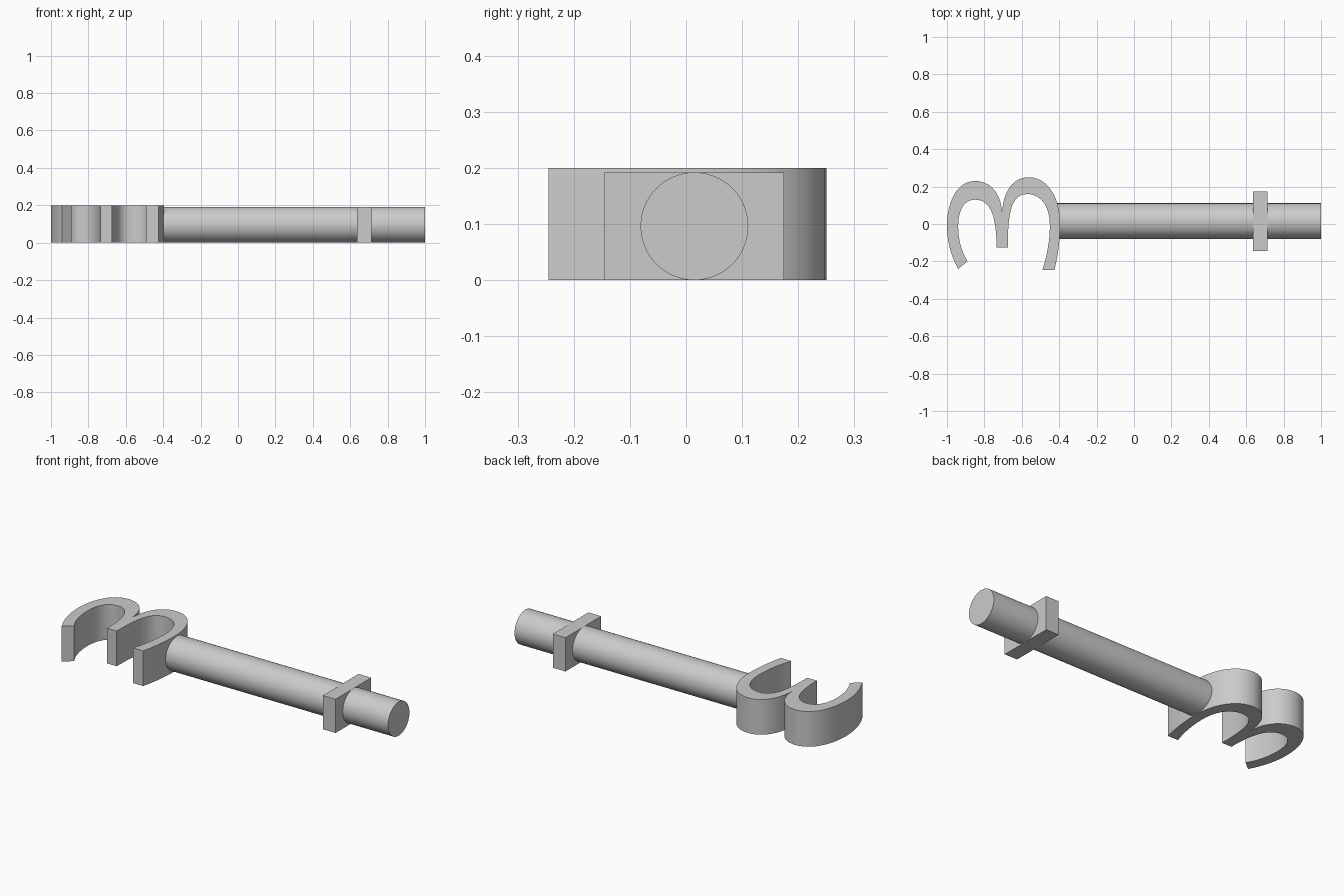
import bpy, bmesh, math
from mathutils import Vector, Matrix
from mathutils.geometry import interpolate_bezier

cube = bpy.data.objects.get("Cube")
if cube:
    bpy.data.objects.remove(cube, do_unlink=True)

grey = bpy.data.materials.new("plain grey")
grey.use_nodes = True
grey.diffuse_color = (0.6, 0.6, 0.6, 1)
grey.node_tree.nodes["Principled BSDF"].inputs["Base Color"].default_value = (0.6, 0.6, 0.6, 1)


def finish(name, bm):
    """Turn a bmesh into a named object with smooth curved walls."""
    bmesh.ops.recalc_face_normals(bm, faces=bm.faces)
    mesh = bpy.data.meshes.new(name)
    bm.to_mesh(mesh)
    bm.free()
    mesh.materials.append(grey)
    obj = bpy.data.objects.new(name, mesh)
    bpy.context.collection.objects.link(obj)
    bpy.ops.object.select_all(action="DESELECT")
    obj.select_set(True)
    bpy.context.view_layer.objects.active = obj
    bpy.ops.object.shade_smooth_by_angle(angle=math.radians(30))
    return obj


def curved_outline(start, segments, steps=13):
    """Join straight (x, y) and Bezier (h1, h2, end) segments into a loop."""
    points = [Vector(start)]
    for segment in segments:
        if len(segment) == 2:
            points.append(Vector(segment))
        else:
            h1, h2, end = map(Vector, segment)
            points += interpolate_bezier(points[-1], h1, h2, end, steps)[1:]
    return points


def extruded(name, outline, height):
    bm = bmesh.new()
    face = bm.faces.new([bm.verts.new((p.x, p.y, 0)) for p in outline])
    top = bmesh.ops.extrude_face_region(bm, geom=[face], use_keep_orig=True)
    moved = [v for v in top["geom"] if isinstance(v, bmesh.types.BMVert)]
    bmesh.ops.translate(bm, verts=moved, vec=(0, 0, height))
    return finish(name, bm)


# Double-arched bit: outer edge from the left foot round to the right foot,
# then back along the inner edge past the short middle leg
outer_edge = [
    ((-.98, -.17), (-1, -.09), (-1, -.01)),
    ((-1, .12), (-.945, .23), (-.85, .23)),
    ((-.76, .23), (-.71, .155), (-.705, .06)),
    ((-.7, .175), (-.645, .25), (-.565, .25)),
    ((-.46, .25), (-.395, .14), (-.395, 0)),
    ((-.395, -.08), (-.405, -.16), (-.425, -.245)),
]
inner_edge = [
    (-.49, -.245),
    ((-.465, -.17), (-.45, -.09), (-.45, -.01)),
    ((-.45, .1), (-.5, .16), (-.57, .16)),
    ((-.65, .16), (-.675, .08), (-.675, -.125)),
    (-.735, -.125),
    ((-.735, .07), (-.78, .13), (-.85, .13)),
    ((-.91, .13), (-.94, .07), (-.94, -.01)),
    ((-.94, -.09), (-.92, -.15), (-.89, -.2)),
]
extruded("arched_bit", curved_outline((-.94, -.24), outer_edge + inner_edge), 0.2)

# Round shaft lying along x, its inner end buried in the bit
shaft_y, radius = 0.015, 0.096
x_start, x_end = -0.42, 1.0
bm = bmesh.new()
bmesh.ops.create_cone(
    bm, cap_ends=True, segments=64, radius1=radius, radius2=radius,
    depth=x_end - x_start,
    matrix=Matrix.Translation(((x_start + x_end) / 2, shaft_y, radius))
    @ Matrix.Rotation(math.pi / 2, 4, "Y"))
finish("shaft", bm)

# Flat crossbar near the far end of the shaft
bm = bmesh.new()
bmesh.ops.create_cube(
    bm, size=1,
    matrix=Matrix.Translation((0.675, shaft_y, radius))
    @ Matrix.Diagonal((0.08, 0.32, 2 * radius, 1)))
finish("crossbar", bm)
